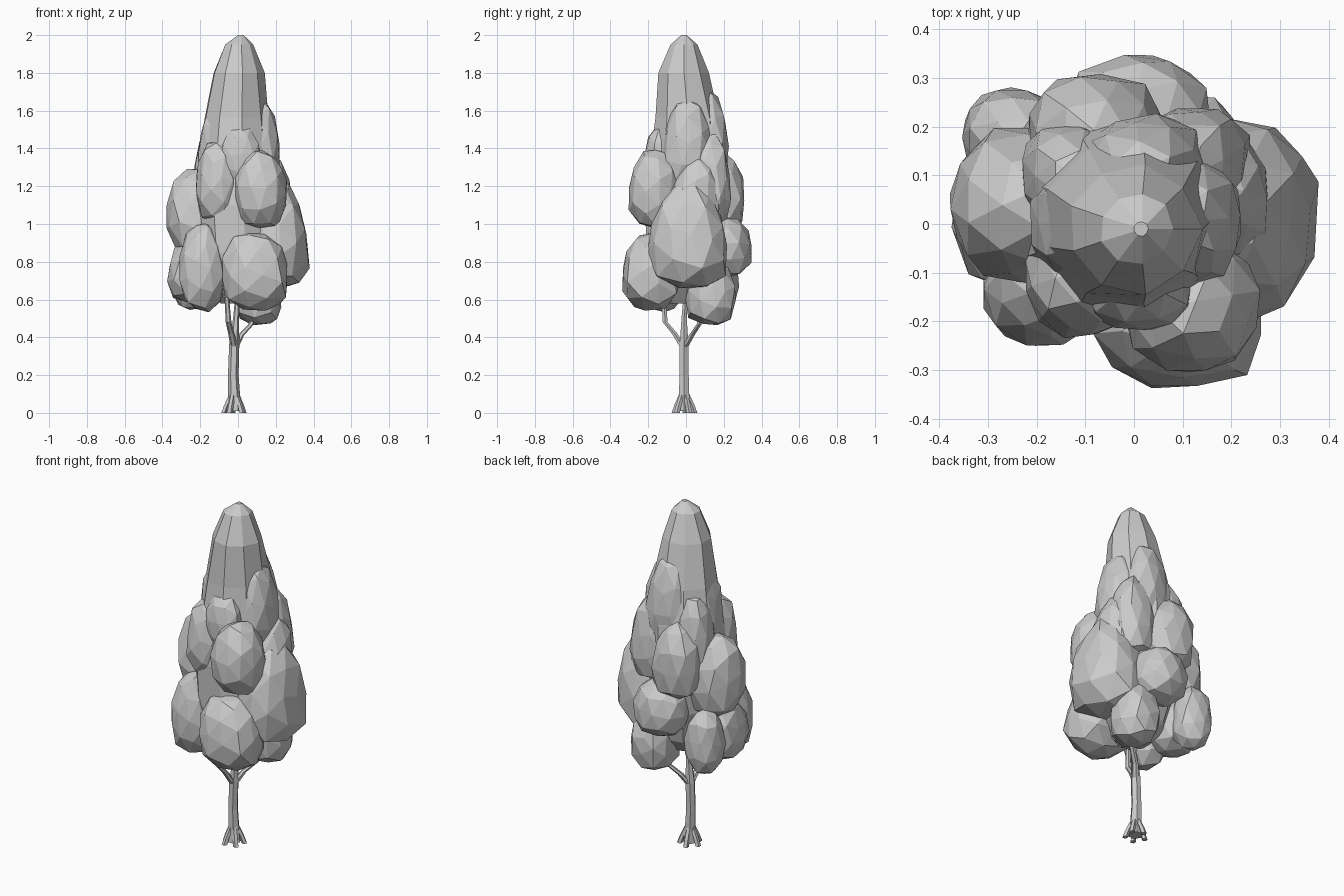
import bpy, bmesh, math, random
from mathutils import Vector, Euler

cube = bpy.data.objects.get("Cube")
if cube:
    bpy.data.objects.remove(cube)

random.seed(4)
GREY = (0.6, 0.6, 0.6, 1)
grey = bpy.data.materials.new("plain_grey")
grey.use_nodes = True
grey.diffuse_color = GREY
grey.node_tree.nodes["Principled BSDF"].inputs["Base Color"].default_value = GREY


def finish(name, bm):
    bmesh.ops.recalc_face_normals(bm, faces=bm.faces)
    mesh = bpy.data.meshes.new(name)
    bm.to_mesh(mesh)
    bm.free()
    mesh.materials.append(grey)
    obj = bpy.data.objects.new(name, mesh)
    bpy.context.collection.objects.link(obj)
    return obj


def clump(name, centre, radii, taper=0.1):
    """Faceted, slightly boxy leaf clump, narrower towards its top."""
    bm = bmesh.new()
    bmesh.ops.create_icosphere(bm, subdivisions=2, radius=1)
    turn = Euler([random.uniform(0, math.tau) for _ in range(3)]).to_matrix()
    for v in bm.verts:
        p = turn @ v.co
        p *= random.uniform(0.95, 1.05) / sum(abs(c) ** 2.5 for c in p) ** 0.4
        slim = 1 - taper * p.z
        v.co = Vector(centre) + Vector((p.x * radii[0] * slim, p.y * radii[1] * slim, p.z * radii[2]))
    # merge shallow edges into larger, irregular facets
    bmesh.ops.dissolve_limit(bm, angle_limit=math.radians(14), verts=bm.verts, edges=bm.edges)
    return finish(name, bm)


def tube(name, rings, sides=6, wobble=0.0):
    """Tapered tube through (x, y, z, radius) rings."""
    bm = bmesh.new()
    loops = []
    for x, y, z, r in rings:
        loop = []
        for i in range(sides):
            a = math.tau * i / sides
            k = r * random.uniform(1 - wobble, 1 + wobble)
            loop.append(bm.verts.new((x + k * math.cos(a), y + k * math.sin(a), z)))
        loops.append(loop)
    for low, high in zip(loops, loops[1:]):
        for i in range(sides):
            j = (i + 1) % sides
            bm.faces.new((low[i], low[j], high[j], high[i]))
    bm.faces.new(loops[0][::-1])
    bm.faces.new(loops[-1])
    return finish(name, bm)


# Crown core with a pointed top
tube("crown_core", [(0, 0, 0.58, 0.1), (0, 0, 0.66, 0.17), (0, 0, 0.85, 0.22), (-0.01, 0.01, 1.1, 0.23),
                    (-0.01, 0.01, 1.35, 0.205), (-0.01, 0.01, 1.56, 0.175), (0, -0.01, 1.8, 0.135),
                    (0.005, -0.01, 1.95, 0.075), (0.015, -0.01, 2.0, 0.015)], sides=9, wobble=0.05)

# Lower ring of clumps
clump("front_left_low_clump", (0.09, -0.185, 0.75), (0.18, 0.155, 0.21))
clump("front_right_low_clump", (-0.19, -0.13, 0.77), (0.12, 0.12, 0.23))
clump("back_right_low_clump", (-0.25, 0.18, 0.73), (0.105, 0.1, 0.18))
clump("back_low_clump", (0.01, 0.21, 0.88), (0.15, 0.135, 0.16))
clump("back_left_low_clump", (0.11, 0.13, 0.64), (0.12, 0.135, 0.18))

# Large side clumps
clump("left_side_clump", (0.205, 0.01, 0.94), (0.165, 0.205, 0.29), 0.28)
clump("left_side_top", (0.16, 0.06, 1.17), (0.12, 0.13, 0.19), 0.2)
clump("right_side_clump", (-0.22, 0.04, 1.06), (0.155, 0.155, 0.23))
clump("right_under_clump", (-0.24, 0.02, 0.75), (0.13, 0.15, 0.17))

# Middle clumps
clump("front_left_mid_clump", (0.12, -0.165, 1.18), (0.14, 0.135, 0.21))
clump("front_right_mid_clump", (-0.11, -0.11, 1.22), (0.11, 0.12, 0.23))
clump("front_high_clump", (0.01, -0.13, 1.35), (0.11, 0.09, 0.17))
clump("back_mid_clump", (-0.08, 0.17, 1.16), (0.14, 0.14, 0.22))
clump("back_right_mid_clump", (-0.13, 0.1, 1.3), (0.1, 0.11, 0.23), 0.2)
clump("back_left_mid_clump", (0.12, 0.12, 1.23), (0.12, 0.12, 0.25), 0.2)

# Upper clumps
clump("back_high_clump", (0.02, 0.1, 1.45), (0.13, 0.12, 0.26), 0.2)
clump("left_high_clump", (0.1, 0.01, 1.42), (0.12, 0.13, 0.25), 0.2)
clump("right_high_clump", (-0.1, 0.01, 1.4), (0.11, 0.13, 0.25), 0.2)

# Trunk and branches
tube("trunk", [(-0.02, -0.01, 0.01, 0.04), (-0.02, -0.01, 0.08, 0.032), (-0.025, -0.01, 0.2, 0.028),
               (-0.02, -0.01, 0.36, 0.027), (-0.01, -0.01, 0.5, 0.016), (0, 0, 0.65, 0.012)])
tube("left_branch", [(-0.02, -0.01, 0.34, 0.019), (0.015, 0.03, 0.41, 0.017),
                     (0.07, 0.07, 0.47, 0.015), (0.1, 0.09, 0.6, 0.01)])
tube("front_branch", [(-0.02, -0.01, 0.34, 0.019), (-0.035, -0.06, 0.42, 0.017),
                      (-0.05, -0.11, 0.48, 0.015), (-0.06, -0.12, 0.62, 0.012)])

# Flared roots
for i in range(5):
    a = math.tau * i / 5 + 0.5
    dx, dy = math.cos(a), math.sin(a)
    tube(f"root_{i + 1}", [(-0.02 + dx * d, -0.01 + dy * d, z, r)
                           for d, z, r in ((0.056, 0, 0.016), (0.042, 0.04, 0.015), (0.016, 0.1, 0.013))], sides=5)
